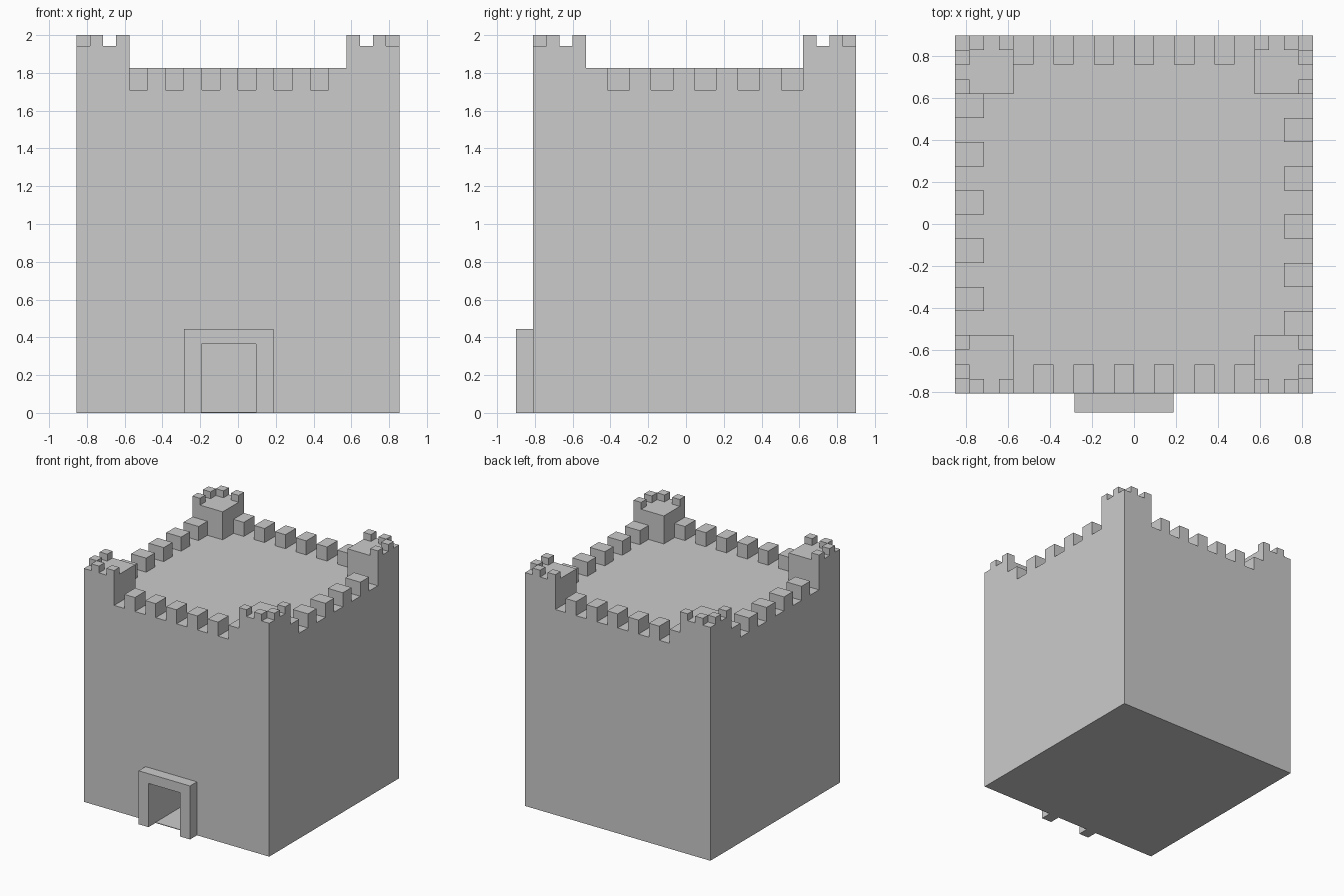
import bpy, bmesh

if "Cube" in bpy.data.objects:
    bpy.data.objects.remove(bpy.data.objects["Cube"])

H = 0.854                 # half width of the keep
CY = 0.045                # keep centre in y
ROOF, WALL_TOP = 1.71, 1.827
TOWER, TOWER_TOP, TOP = 0.279, 1.943, 2.0


def make_object(name, bm):
    bmesh.ops.recalc_face_normals(bm, faces=bm.faces)
    mesh = bpy.data.meshes.new(name)
    bm.to_mesh(mesh)
    bm.free()
    obj = bpy.data.objects.new(name, mesh)
    bpy.context.collection.objects.link(obj)
    return obj


def boxes(name, items):
    """One object from boxes given as (x0, x1, y0, y1, z0, z1)."""
    bm = bmesh.new()
    for x0, x1, y0, y1, z0, z1 in items:
        verts = bmesh.ops.create_cube(bm, size=1)["verts"]
        for v in verts:
            v.co = (x1 if v.co.x > 0 else x0,
                    y1 if v.co.y > 0 else y0,
                    z1 if v.co.z > 0 else z0)
    return make_object(name, bm)


def turned(b):
    """Box turned half a turn about the keep's centre."""
    return (-b[1], -b[0], 2 * CY - b[3], 2 * CY - b[2], b[4], b[5])


def mirrored(b, sx, sy):
    x0, x1, y0, y1, z0, z1 = b
    xs = sorted((x0 * sx, x1 * sx))
    ys = sorted((CY + y0 * sy, CY + y1 * sy))
    return (*xs, *ys, z0, z1)


# Keep with a recessed doorway passage
keep = boxes("keep", [(-H, H, CY - H, CY + H, 0, ROOF)])
cutter = boxes("doorway_cutter", [(-0.194, 0.096, -0.95, -0.3, 0.005, 0.364)])
cutter.hide_render = True
cut = keep.modifiers.new("doorway", "BOOLEAN")
cut.operation, cut.solver, cut.object = "DIFFERENCE", "EXACT", cutter
bpy.context.view_layer.objects.active = keep
bpy.ops.object.modifier_apply(modifier=cut.name)
bpy.data.objects.remove(cutter)

# Door surround
profile = [(-0.285, 0), (-0.285, 0.445), (0.188, 0.445), (0.188, 0),
           (0.096, 0), (0.096, 0.364), (-0.194, 0.364), (-0.194, 0)]
bm = bmesh.new()
face = bm.faces.new([bm.verts.new((x, -0.9, z)) for x, z in profile])
ext = bmesh.ops.extrude_face_region(bm, geom=[face])["geom"]
bmesh.ops.translate(bm, vec=(0, CY - H + 0.9, 0),
                    verts=[v for v in ext if isinstance(v, bmesh.types.BMVert)])
make_object("door_surround", bm)

# Wall battlements: opposite walls are staggered
inner, depth = H - TOWER, 0.138
front, right = [], []
w = 2 * inner / 12
for i in range(6):
    x = -inner + (2 * i + 1) * w
    front.append((x, x + w, CY - H, CY - H + depth, ROOF, WALL_TOP))
w = 2 * inner / 10
for i in range(5):
    y = CY - inner + 2 * i * w
    right.append((H - depth, H, y, y + w, ROOF, WALL_TOP))
boxes("front_battlements", front)
boxes("back_battlements", [turned(b) for b in front])
boxes("right_battlements", right)
boxes("left_battlements", [turned(b) for b in right])

# Corner towers with merlons on the two outer sides
u = TOWER / 4
turret = [(inner, H, inner, H, ROOF, TOWER_TOP)]
merlons = []
for k in (0, 2):
    a = inner + k * u
    merlons += [(a, a + u, H - u, H, TOWER_TOP, TOP),
                (H - u, H, a, a + u, TOWER_TOP, TOP)]
for sx, side in ((-1, "left"), (1, "right")):
    for sy, end in ((-1, "front"), (1, "back")):
        boxes(f"{end}_{side}_tower", [mirrored(b, sx, sy) for b in turret])
        boxes(f"{end}_{side}_tower_merlons", [mirrored(b, sx, sy) for b in merlons])
